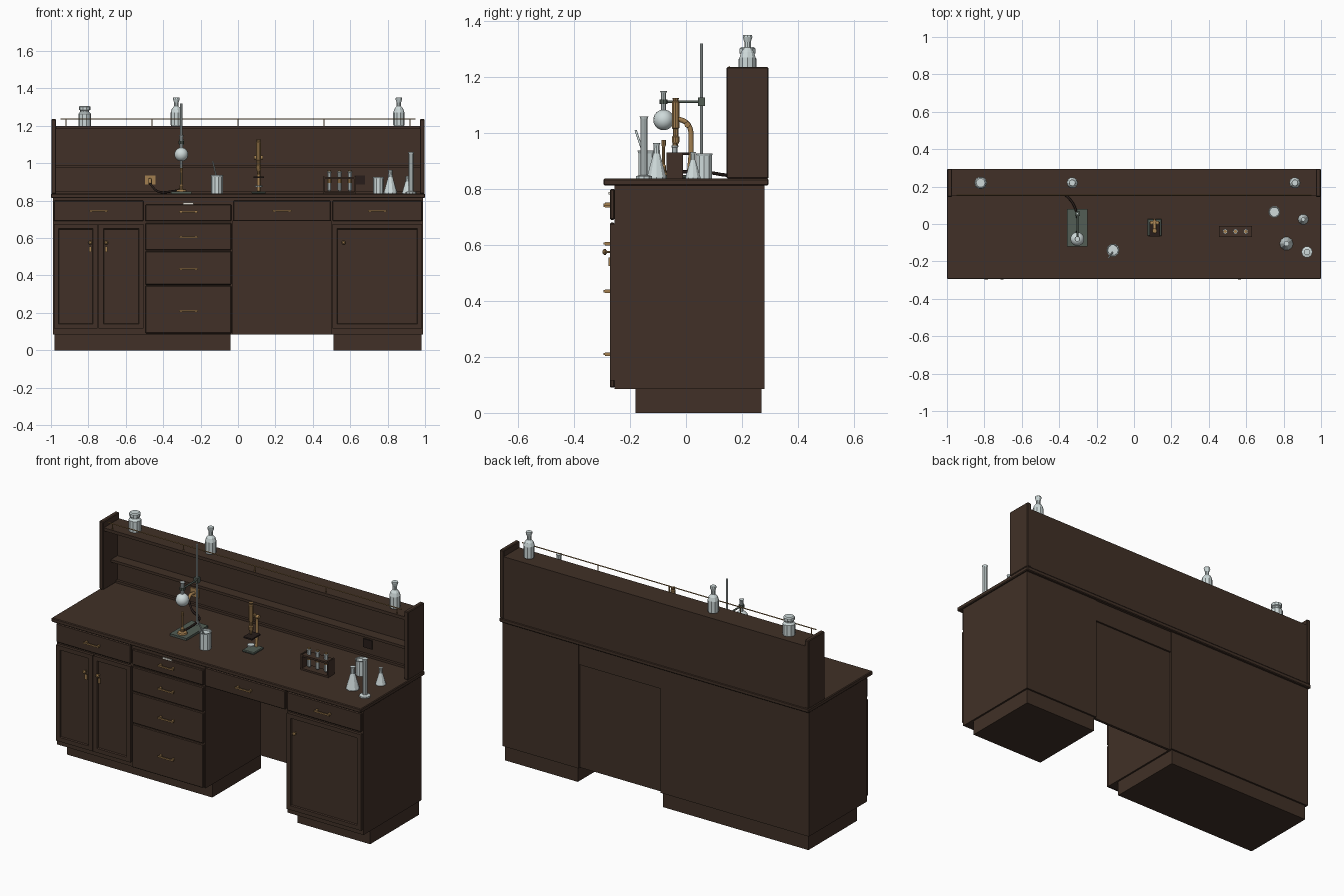
import bpy, bmesh, math
from mathutils import Vector, Matrix

if "Cube" in bpy.data.objects:
    bpy.data.objects.remove(bpy.data.objects["Cube"])


def material(name, red, green, blue):
    mat = bpy.data.materials.new(name)
    mat.use_nodes = True
    colour = (red, green, blue, 1)
    mat.diffuse_color = colour
    mat.node_tree.nodes["Principled BSDF"].inputs["Base Color"].default_value = colour
    return mat


WOOD = material("dark walnut", .052, .03, .02)
GLASS = material("pale glass", .62, .7, .7)
BRASS = material("aged brass", .36, .21, .08)
IRON = material("green iron", .085, .11, .09)
DARK = material("dark rubber", .02, .012, .01)
PAPER = material("label paper", .75, .73, .66)


def add_object(name, data, mat):
    data.materials.append(mat)
    ob = bpy.data.objects.new(name, data)
    bpy.context.collection.objects.link(ob)
    return ob


def add_mesh(name, bm, mat):
    bmesh.ops.recalc_face_normals(bm, faces=bm.faces)
    mesh = bpy.data.meshes.new(name)
    bm.to_mesh(mesh)
    bm.free()
    return add_object(name, mesh, mat)


def box(name, x, y, z, mat=WOOD, bevel=0, inset=0):
    """Box from (min, max) pairs; inset sinks a panel into its front face."""
    low, high = (Vector(corner) for corner in zip(x, y, z))
    bm = bmesh.new()
    bmesh.ops.create_cube(bm, size=1, matrix=Matrix.LocRotScale((low + high) / 2, None, high - low))
    if inset:
        bm.normal_update()
        front = [face for face in bm.faces if face.normal.y < -.9]
        bmesh.ops.inset_region(bm, faces=front, thickness=inset)
        bmesh.ops.inset_region(bm, faces=front, thickness=.005, depth=-.007)
    ob = add_mesh(name, bm, mat)
    if bevel:
        edge = ob.modifiers.new("edge", 'BEVEL')
        edge.width, edge.segments = bevel, 1


def around(middle, half):
    return middle - half, middle + half


def turned(name, base, radius, height, shape, mat=GLASS, sides=10, axis=(0, 0, 1)):
    """Turned part; shape lists shares of the radius and of the height."""
    bm = bmesh.new()
    aim = Vector((0, 0, 1)).rotation_difference(Vector(axis))
    rings = []
    for wide, tall in shape:
        ring = []
        for side in range(sides):
            angle = math.tau * side / sides
            arm = Vector((math.cos(angle), math.sin(angle), 0)) * radius * wide
            arm.z = height * tall
            ring.append(bm.verts.new(Vector(base) + aim @ arm))
        rings.append(ring)
    for lower, upper in zip(rings, rings[1:]):
        for i in range(sides):
            bm.faces.new((lower[i - 1], lower[i], upper[i], upper[i - 1]))
    bm.faces.new(rings[0])
    bm.faces.new(rings[-1])
    return add_mesh(name, bm, mat)


def pipe(name, points, radius, mat):
    """Smooth round bar or hose through the points."""
    curve = bpy.data.curves.new(name, 'CURVE')
    curve.dimensions = '3D'
    curve.bevel_depth, curve.bevel_resolution = radius, 2
    curve.use_fill_caps, curve.resolution_u = True, 6
    knots = curve.splines.new('BEZIER').bezier_points
    knots.add(len(points) - 1)
    for knot, point in zip(knots, points):
        knot.co = point
        knot.handle_left_type = knot.handle_right_type = 'AUTO'
    add_object(name, curve, mat)


# Shared levels and planes
TOP, UNDER, KICK, SHELF, CREST = .837, .813, .085, 1.2, 1.236
FRONT, FACE, PULL, BACK, REAR = -.255, -.272, -.295, .28, .295
KNEE_RIGHT, KNEE_LEFT, END, GAP = -.03, .5, .99, .005
DRAWER_LOW, DRAWER_HIGH = .69, .8

# Cabinets, plinths, kneehole and worktop
for side, x0, x1 in (("right", -END, KNEE_RIGHT), ("left", KNEE_LEFT, END)):
    box(side + "_cabinet", (x0, x1), (FRONT, BACK), (KICK, UNDER))
    box(side + "_plinth", (x0 + .01, x1 - .01), (-.18, .27), (0, KICK))
knee = (KNEE_RIGHT, KNEE_LEFT)
box("kneehole_apron", knee, (FRONT, BACK - GAP), (DRAWER_LOW, UNDER))
box("kneehole_back", knee, (.25, .265), (KICK, DRAWER_LOW))
box("worktop", (-1, 1), (-REAR, REAR), (UNDER, TOP), bevel=.004)


# Drawers with bar pulls
def drawer(x0, x1, z0, z1, pull):
    box("drawer_front", (x0 + GAP, x1 - GAP), (FACE, FRONT), (z0, z1), bevel=.004)
    middle = (x0 + x1) / 2
    box("drawer_pull", around(middle, .05), (PULL, PULL + .007), around(pull, .004), BRASS)
    for post in around(middle, .04):
        box("pull_post", around(post, GAP), (PULL + GAP, FACE), around(pull, .006), BRASS)


for x0, x1 in ((-END, -KNEE_LEFT), knee, (KNEE_LEFT, END)):
    drawer(x0, x1, DRAWER_LOW, DRAWER_HIGH, .745)
for z0, z1, pull in ((DRAWER_LOW, .78, .74), (.535, .68, .605), (.35, .53, .435), (.09, .345, .21)):
    drawer(-KNEE_LEFT, KNEE_RIGHT, z0, z1, pull)
box("label_card", around(-.265, .028), (FACE - GAP, FACE), (.78, .79), PAPER)

# Doors, knobs and keyhole plates
KNOB = [(.4, 0), (.4, .4), (1, .6), (1, .8), (.5, 1)]
for x0, x1, knob in ((-END, -.745, -.79), (-.75, -KNEE_LEFT, -.705), (KNEE_LEFT, END, .565)):
    box("door", (x0 + GAP, x1 - GAP), (FACE, FRONT), (.115, .675), inset=.035)
    turned("door_knob", (knob, FACE, .575), .011, .026, KNOB, BRASS, sides=8, axis=(0, -1, 0))
    if knob < 0:
        box("keyhole_plate", around(knob, .007), (FACE - GAP, FACE), (.525, .555), BRASS)

# Raised shelf unit with gallery rail
for middle in (-.985, .985):
    box("shelf_end", around(middle, .013), (.145, REAR), (TOP, CREST), bevel=.004)
span = around(0, .975)
box("shelf_back", span, (.275, .293), (TOP, SHELF))
box("top_shelf", span, (.15, .293), (SHELF - .018, SHELF))
box("middle_shelf", span, (.215, BACK), (.975, END))
box("shelf_foot", span, (.26, BACK), (TOP, .85))
RAIL_Y = .155
pipe("gallery_rail", [(x, RAIL_Y, CREST) for x in around(0, .95)], .003, BRASS)
for i in range(-2, 3):
    pipe("rail_post", [(i * .46, RAIL_Y, z) for z in (SHELF, CREST)], .003, BRASS)

# Gas tap, socket and hose
STAND_X, ROD_Y, FLASK_Y = -.303, .055, -.08
TAP_X = -.47
for name, x, mat in (("tap_plate", TAP_X, BRASS), ("socket_plate", .65, DARK)):
    box(name, around(x, .028), (.267, .275), (.885, .935), mat)
tap_end = (TAP_X, .215, .89)
pipe("gas_tap", [(TAP_X, .265, .91), (TAP_X, .23, .91), tap_end], .009, BRASS)
pipe("gas_hose", [tap_end, (-.43, .19, .85), (-.35, .14, .85), (-.31, .07, .86), (STAND_X, FLASK_Y, .86)], .006, DARK)

# Bottles on the shelf
BOTTLE = [(.9, 0), (1, .03), (1, .47), (.8, .6), (.4, .7), (.4, .83), (.6, .95), (.55, 1)]
JAR = [(1, 0), (1, .6), (.7, .7), (.7, .77), (.9, .8), (.9, .95), (.7, 1)]
turned("wide_jar", (-.82, .22, SHELF), .034, .107, JAR)
for x in (-.33, .86):
    turned("bottle", (x, .22, SHELF), .03, .15, BOTTLE)

# Retort stand and clamp
CLAMP_Z = 1.112
ROD = [(1, 0), (1, 1)]
box("stand_base", around(STAND_X, .054), (-.12, .08), (TOP, .85), IRON)
turned("stand_rod", (STAND_X, ROD_Y, .85), .006, .47, ROD)
box("clamp_boss", around(STAND_X, .013), around(ROD_Y, .013), around(CLAMP_Z, .015), IRON)
pipe("clamp_arm", [(STAND_X, y, CLAMP_Z) for y in (ROD_Y, FLASK_Y)], GAP, IRON)
turned("clamp_ring", (STAND_X, FLASK_Y, CLAMP_Z - .008), .015, .016, ROD, IRON)

# Round flask and burner
arc = [math.pi * step / 12 for step in range(1, 12)]
sphere = [(math.sin(a), -math.cos(a)) for a in arc]
bulb = turned("round_flask", (STAND_X, FLASK_Y, 1.047), .037, .037, sphere, sides=16)
bulb.data.shade_smooth()
turned("flask_neck", (STAND_X, FLASK_Y, 1.08), .014, .07, [(.7, 0), (.7, .9), (1, 1)])
BURNER = [(1, 0), (.9, .07), (.35, .1), (.35, .25), (.2, .3), (.2, .8), (.3, .85), (.3, 1)]
turned("burner", (STAND_X, FLASK_Y, .85), .028, .125, BURNER, BRASS)

# Beakers, conical flasks and measuring cylinder
BEAKER = [(.9, 0), (.9, .9), (1, 1), (.85, 1), (.8, .9)]
CONE = [(1, 0), (1, .05), (.35, .7), (.3, .93), (.4, 1)]
CYLINDER = [(1, 0), (1, .04), (.45, .06), (.45, .96), (.55, 1)]
for name, x, y, radius, height, shape in (
        ("stirring_beaker", -.113, -.14, .035, .1, BEAKER),
        ("beaker", .75, .065, .032, .09, BEAKER),
        ("large_conical_flask", .815, -.105, .036, .128, CONE),
        ("small_conical_flask", .905, .025, .028, .095, CONE),
        ("measuring_cylinder", .925, -.15, .03, .222, CYLINDER)):
    turned(name, (x, y, TOP), radius, height, shape)
pipe("stirring_rod", [(-.1, -.13, .86), (-.135, -.18, 1.01)], .004, GLASS)

# Microscope
SCOPE_X, SCOPE_Y = .11, -.037
TUBE = [(.4, 0), (.6, .1), (1, .15), (1, .25), (.7, .27), (.7, .4), (1, .42), (1, .92), (.7, .94), (.9, 1)]
box("microscope_base", around(SCOPE_X, .038), (-.065, .028), (TOP, .85), IRON, bevel=.004)
arm = [(.012, .85), (.018, .97), (.008, 1.03), (SCOPE_Y, 1.055)]
pipe("microscope_arm", [(SCOPE_X, y, z) for y, z in arm], .009, BRASS)
box("microscope_stage", around(SCOPE_X, .028), (-.068, .012), (.922, .93), DARK)
turned("microscope_mirror", (SCOPE_X, SCOPE_Y, .872), .02, .008, ROD)
turned("microscope_tube", (SCOPE_X, SCOPE_Y, .94), .014, .186, TUBE, BRASS)
pipe("focus_knobs", [(x, GAP, 1.03) for x in around(SCOPE_X, .024)], .011, BRASS)

# Test tube rack
RACK_X, RACK_Y = .543, -.04
depth = around(RACK_Y, .03)
for z in (.842, .92):
    box("rack_rail", around(RACK_X, .088), depth, around(z, GAP))
for x in around(RACK_X, .085):
    box("rack_end", around(x, .004), depth, (TOP, .93))
TEST_TUBE = [(.3, 0), (.8, .06), (.8, .92), (1, .94), (1, 1)]
for x in (RACK_X, *around(RACK_X, .055)):
    turned("test_tube", (x, RACK_Y, .85), .013, .106, TEST_TUBE)
    turned("tube_stopper", (x, RACK_Y, .955), .009, .009, ROD, BRASS)
    turned("tube_band", (x, RACK_Y, .895), .012, .02, ROD, BRASS)
